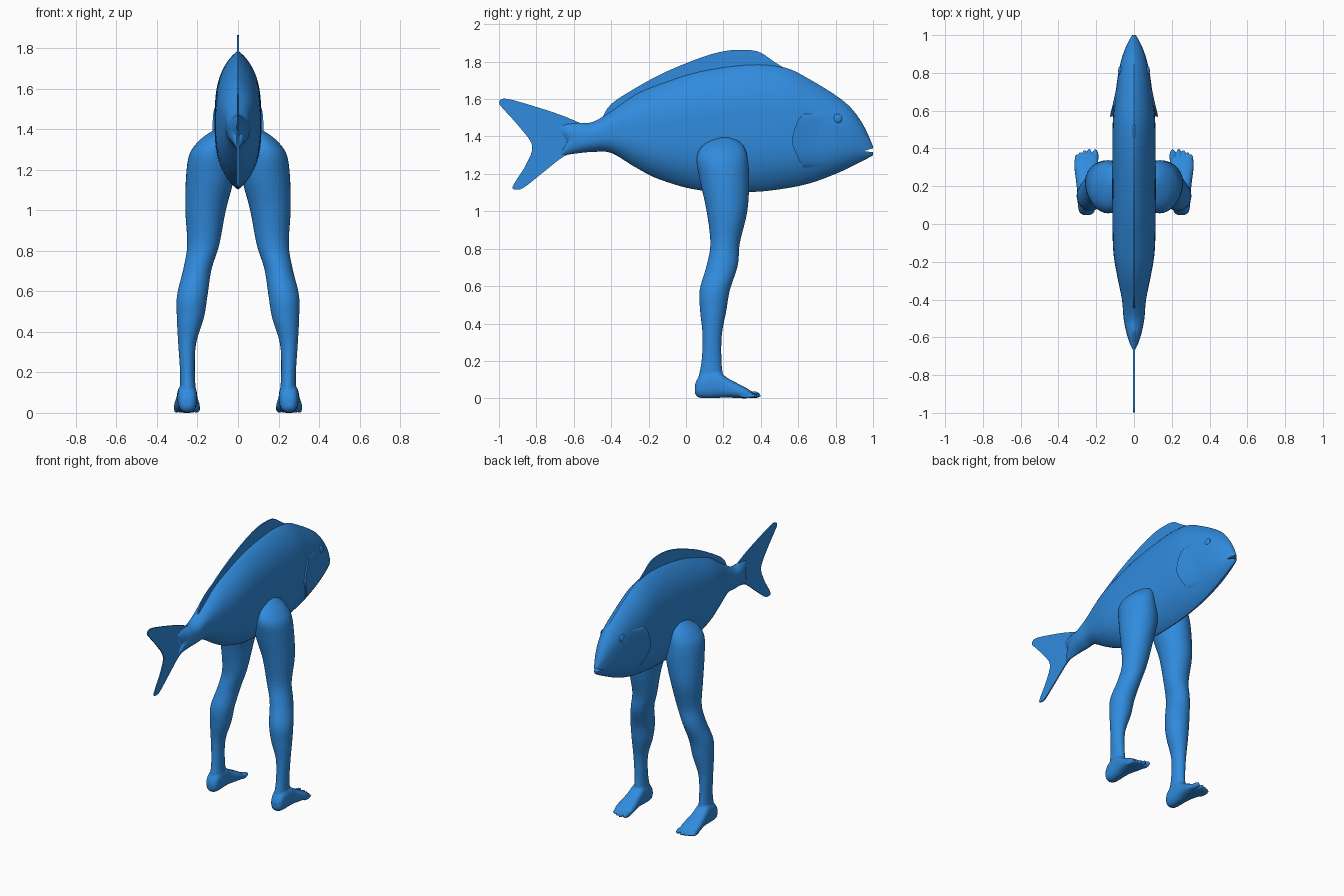
import bpy, bmesh
from math import sin, cos, pi, copysign
from mathutils import Vector

if "Cube" in bpy.data.objects:
    bpy.data.objects.remove(bpy.data.objects["Cube"])

blue = bpy.data.materials.new("blue")
blue.diffuse_color = (0.03, 0.26, 0.73, 1)
blue.use_nodes = True
blue.node_tree.nodes["Principled BSDF"].inputs["Base Color"].default_value = blue.diffuse_color


def spline(pts, n):
    """Catmull-Rom resampling of tuples, n steps per span."""
    p = [Vector(q) for q in pts]
    out = []
    for i in range(len(p) - 1):
        a, b, c, d = p[max(i - 1, 0)], p[i], p[i + 1], p[min(i + 2, len(p) - 1)]
        for k in range(n):
            t = k / n
            out.append(0.5 * (2 * b + (c - a) * t + (2 * a - 5 * b + 4 * c - d) * t * t
                              + (3 * b - a - 3 * c + d) * t ** 3))
    return out + [p[-1]]


def finish(name, bm, angle=0.7):
    bmesh.ops.recalc_face_normals(bm, faces=bm.faces)
    me = bpy.data.meshes.new(name)
    bm.to_mesh(me)
    bm.free()
    ob = bpy.data.objects.new(name, me)
    bpy.context.collection.objects.link(ob)
    me.materials.append(blue)
    select(ob)
    bpy.ops.object.shade_smooth_by_angle(angle=angle)
    return ob


def select(ob):
    bpy.ops.object.select_all(action='DESELECT')
    ob.select_set(True)
    bpy.context.view_layer.objects.active = ob


def apply(ob, kind, **settings):
    select(ob)
    mod = ob.modifiers.new(kind, kind)
    for k, v in settings.items():
        setattr(mod, k, v)
    bpy.ops.object.modifier_apply(modifier=mod.name)


def loft(bm, rings, caps=True, closed=True):
    rows = [[bm.verts.new(p) for p in r] for r in rings]
    n = len(rows[0])
    for a, b in zip(rows, rows[1:]):
        for i in range(n if closed else n - 1):
            j = (i + 1) % n
            bm.faces.new((a[i], a[j], b[j], b[i]))
    if caps:
        bm.faces.new(rows[0])
        bm.faces.new(rows[-1])


def plate(name, outline, t):
    """Thin fin from a side outline in (y, z)."""
    bm = bmesh.new()
    loft(bm, [[(x, p[0], p[1]) for p in outline] for x in (-t, t)])
    return finish(name, bm)


# Fish body: y, top z, bottom z, half width
stations = spline([
    (-.68, 1.445, 1.295, .008), (-.65, 1.465, 1.30, .024), (-.58, 1.473, 1.31, .04),
    (-.5, 1.477, 1.317, .055), (-.4, 1.535, 1.312, .064), (-.27, 1.625, 1.235, .09),
    (-.14, 1.68, 1.17, .11), (.07, 1.747, 1.113, .115), (.34, 1.785, 1.103, .115),
    (.53, 1.768, 1.122, .113), (.67, 1.70, 1.152, .10), (.8, 1.62, 1.20, .083),
    (.88, 1.555, 1.237, .064), (.94, 1.475, 1.267, .042), (.98, 1.395, 1.288, .022),
    (1.0, 1.345, 1.30, .01)], 5)


def half_width(y, z):
    for a, b in zip(stations, stations[1:]):
        if a[0] <= y <= b[0]:
            _, zt, zb, w = a.lerp(b, (y - a[0]) / (b[0] - a[0]))
            s = min(1, abs(2 * (z - zb) / (zt - zb) - 1))
            return w * (1 - s ** 3) ** .85
    return 0


def body_ring(st):
    y, zt, zb, w = st
    pts = []
    for i in range(48):
        t = 2 * pi * i / 48
        s = sin(t)
        x = 0 if i in (12, 36) else copysign(w * max(0, 1 - abs(s) ** 3) ** .85, cos(t))
        shift = .045 * (1 - abs(s)) * max(0, min(1, (-.58 - y) / .1))
        pts.append((x, y + shift, (zt + zb) / 2 + s * (zt - zb) / 2))
    return pts


bm = bmesh.new()
loft(bm, [body_ring(s) for s in stations])
body = finish("fish_body", bm)

# Mouth slit
cutter = plate("mouth_cutter", [(.95, 1.322), (1.03, 1.346), (1.03, 1.312)], .1)
cutter.hide_render = True
apply(body, 'BOOLEAN', object=cutter, operation='DIFFERENCE', solver='EXACT')
bpy.data.objects.remove(cutter)
select(body)
bpy.ops.object.shade_smooth_by_angle(angle=.7)

# Dorsal fin, with its root inside the back
top = spline([(-.45, 1.49), (-.42, 1.55), (-.35, 1.61), (-.14, 1.73), (.075, 1.82),
              (.21, 1.857), (.315, 1.863), (.395, 1.85), (.475, 1.797), (.56, 1.745)], 5)
plate("dorsal_fin", top + [Vector((.3, 1.72)), Vector((0, 1.66)), Vector((-.25, 1.56))], .004)

# Forked tail fin
tail = spline([(-.55, 1.465), (-.67, 1.515), (-.83, 1.567), (-.95, 1.60), (-.99, 1.597),
               (-.998, 1.575), (-.975, 1.545), (-.89, 1.45), (-.822, 1.35), (-.855, 1.25),
               (-.905, 1.17), (-.928, 1.125), (-.905, 1.117), (-.865, 1.128),
               (-.755, 1.215), (-.65, 1.295), (-.55, 1.33)], 4)
plate("tail_fin", tail, .004)

# Gill covers and eyes on both sides
edge = spline([(.63, 1.52), (.595, 1.48), (.567, 1.38), (.588, 1.31), (.625, 1.235)], 6)
for side, word in ((1, "right"), (-1, "left")):
    bm = bmesh.new()
    rows = []
    for i, (y, z) in enumerate(edge):
        lift = .016 * sin(pi * i / (len(edge) - 1)) ** .5 if 0 < i < len(edge) - 1 else 0
        row = [(side * (half_width(y, z) - .01), y + .008, z)]
        for k in range(9):
            v = k / 8
            yy = y + v * .17
            row.append((side * (half_width(yy, z) + lift * (1 - v) ** 1.5 - .002 * v), yy, z))
        rows.append(row)
    loft(bm, rows, caps=False, closed=False)
    finish(word + "_gill_cover", bm)

    bm = bmesh.new()
    bmesh.ops.create_uvsphere(bm, u_segments=24, v_segments=12, radius=.025)
    bmesh.ops.scale(bm, vec=(.45, 1, 1), verts=bm.verts)
    bmesh.ops.translate(bm, vec=(side * (half_width(.81, 1.495) - .003), .81, 1.495), verts=bm.verts)
    finish(word + "_eye", bm)

# Leg: z, inner x, outer x, back y, front y
leg = spline([
    (1.395, .07, .12, .18, .24), (1.37, .05, .16, .115, .29), (1.33, .04, .205, .072, .318),
    (1.27, .03, .242, .056, .332), (1.16, .02, .257, .075, .338), (1.0, .06, .26, .11, .328),
    (.83, .092, .251, .13, .288), (.71, .13, .27, .11, .277), (.58, .15, .301, .073, .235),
    (.47, .168, .302, .075, .216), (.34, .207, .295, .088, .192), (.2, .213, .286, .083, .19),
    (.1, .207, .287, .064, .2), (.04, .205, .29, .06, .2)], 5)
bm = bmesh.new()
loft(bm, [[((a + b) / 2 + (b - a) / 2 * cos(2 * pi * i / 32),
            (c + d) / 2 + (d - c) / 2 * sin(2 * pi * i / 32), z) for i in range(32)]
          for z, a, b, c, d in leg])

# Foot: y, centre x, half width, bottom z, top z
foot = spline([
    (.047, .25, .018, .03, .07), (.062, .25, .038, .009, .105), (.1, .25, .047, .002, .14),
    (.17, .251, .05, .004, .145), (.22, .252, .054, .006, .11), (.28, .252, .062, .003, .078),
    (.325, .252, .064, .002, .055), (.35, .25, .052, .008, .038)], 4)
ring = [2 * pi * i / 28 for i in range(28)]
loft(bm, [[(x + w * copysign(abs(cos(t)) ** .8, cos(t)), y,
            (lo + hi) / 2 + (hi - lo) / 2 * copysign(abs(sin(t)) ** .8, sin(t))) for t in ring]
          for y, x, w, lo, hi in foot])

# Toes: x, y, radius
for x, y, r in ((.205, .355, .018), (.237, .36, .0135), (.262, .352, .0125),
                (.284, .342, .012), (.304, .328, .0115)):
    made = bmesh.ops.create_uvsphere(bm, u_segments=16, v_segments=10, radius=r)["verts"]
    bmesh.ops.scale(bm, vec=(1, .043 / r, 1.05), verts=made)
    bmesh.ops.translate(bm, vec=(x, y, r + .003), verts=made)

# Fuse leg, foot and toes, then mirror
legs = finish("legs", bm)
apply(legs, 'REMESH', mode='VOXEL', voxel_size=.006, use_smooth_shade=True)
apply(legs, 'SMOOTH', factor=.5, iterations=3)
apply(legs, 'MIRROR', use_mirror_merge=False)
if not legs.data.materials:
    legs.data.materials.append(blue)
low = min(v.co.z for v in legs.data.vertices)
for v in legs.data.vertices:
    v.co.z -= low * max(0, 1 - v.co.z / .1)
